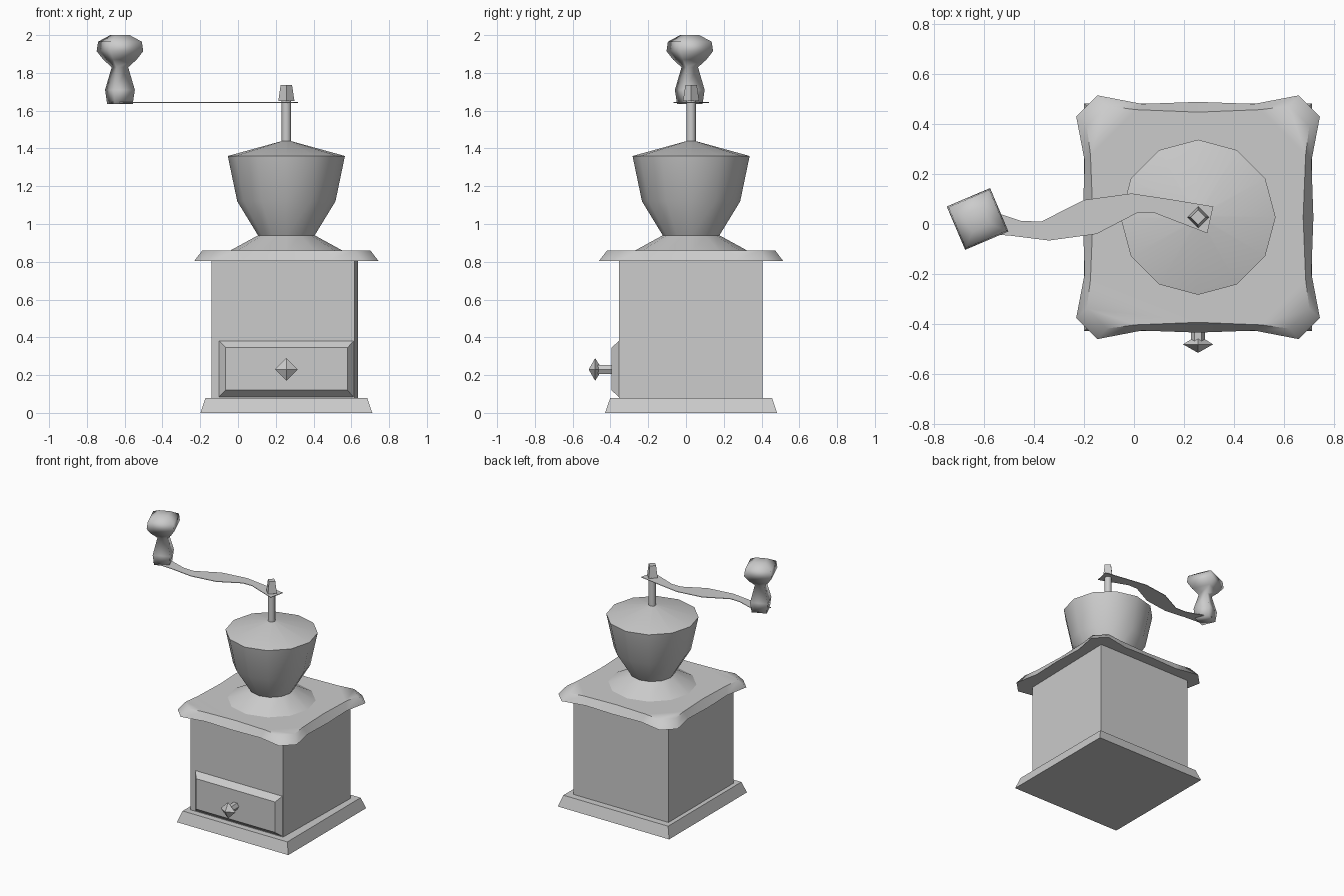
import bpy, bmesh
from math import sin, cos, pi, radians
from mathutils import Matrix, Vector

cube = bpy.data.objects.get("Cube")
if cube:
    bpy.data.objects.remove(cube, do_unlink=True)

CX, CY = 0.256, 0.027

grey = bpy.data.materials.new("plain grey")
grey.use_nodes = True
grey.diffuse_color = (0.6, 0.6, 0.6, 1)
grey.node_tree.nodes["Principled BSDF"].inputs["Base Color"].default_value = (0.6, 0.6, 0.6, 1)


def finish(name, bm, smooth=None):
    bmesh.ops.recalc_face_normals(bm, faces=bm.faces)
    mesh = bpy.data.meshes.new(name)
    bm.to_mesh(mesh)
    bm.free()
    mesh.materials.append(grey)
    ob = bpy.data.objects.new(name, mesh)
    bpy.context.collection.objects.link(ob)
    if smooth:
        bpy.ops.object.select_all(action="DESELECT")
        ob.select_set(True)
        bpy.context.view_layer.objects.active = ob
        bpy.ops.object.shade_smooth_by_angle(angle=radians(smooth))
    return ob


def loft(name, rings, smooth=None):
    """Skin a stack of equal-length rings and cap both ends."""
    bm = bmesh.new()
    rows = [[bm.verts.new(p) for p in ring] for ring in rings]
    n = len(rows[0])
    for a, b in zip(rows, rows[1:]):
        for i in range(n):
            j = (i + 1) % n
            bm.faces.new((a[i], a[j], b[j], b[i]))
    bm.faces.new(rows[0])
    bm.faces.new(rows[-1])
    return finish(name, bm, smooth)


def turned(name, profile, sides, origin, smooth=None, turn=0, tilt=0):
    """Revolve (radius, height) pairs; tilt rotates the axis about x."""
    m = Matrix.Translation(origin) @ Matrix.Rotation(radians(tilt), 4, "X")
    angles = [radians(turn) + 2 * pi * i / sides for i in range(sides)]
    return loft(name, [[m @ Vector((r * cos(a), r * sin(a), h)) for a in angles]
                       for r, h in profile], smooth)


def rect(x0, x1, y0, y1, z):
    return [(x0, y0, z), (x1, y0, z), (x1, y1, z), (x0, y1, z)]


# Square plinth and box
loft("base", [rect(CX - h, CX + h, CY - h, CY + h, z) for h, z in ((0.455, 0), (0.428, 0.08))])
loft("body", [[(-0.14, -0.355, z), (0.617, -0.355, z), (0.635, 0.405, z), (-0.14, 0.405, z)]
              for z in (0.08, 0.81)])

# Drawer front with a bevelled border
loft("drawer", [[(x0, y, z0), (x1, y, z0), (x1, y, z1), (x0, y, z1)]
                for x0, x1, z0, z1, y in ((-0.105, 0.615, 0.08, 0.385, -0.35),
                                          (-0.065, 0.58, 0.12, 0.345, -0.395))])
turned("drawer_stem", [(0.028, 0), (0.028, 0.09)], 6, (CX, -0.385, 0.23), 40, 0, 90)
turned("drawer_pull", [(0.02, 0), (0.06, 0.025), (0.002, 0.058)], 4, (CX, -0.456, 0.23), None, 0, 90)


# Wavy-edged lid, one side repeated four times
def wavy_ring(side, z):
    return [Matrix.Translation((CX, CY, z)) @ Matrix.Rotation(k * pi / 2, 4, "Z") @ Vector((x, -y, 0))
            for k in range(4) for x, y in side]


lower = [(-0.402, 0.487), (-0.225, 0.453), (0, 0.461), (0.225, 0.453), (0.402, 0.487)]
upper = [(-0.365, 0.445), (-0.25, 0.43), (0, 0.42), (0.25, 0.43), (0.365, 0.445)]
loft("lid", [wavy_ring(lower, 0.805), wavy_ring(upper, 0.86)], 52)

# Funnel, bowl and shaft
turned("hopper", [(0.305, 0.855), (0.15, 0.94), (0.26, 1.12), (0.31, 1.36), (0.02, 1.44)],
       12, (CX, CY, 0), 40)
turned("shaft", [(0.025, 1.42), (0.025, 1.66)], 8, (CX, CY, 0), 50)
turned("shaft_nut", [(0.043, 1.65), (0.03, 1.737)], 4, (CX, CY, 0))

# Thin curved crank arm
bm = bmesh.new()
far_edge = [(0.317, 0.07), (0.15, 0.098), (-0.01, 0.122), (-0.2, 0.096), (-0.37, 0.01), (-0.45, 0.012), (-0.64, 0.075)]
near_edge = [(0.293, -0.037), (0.085, 0.043), (0.01, 0.043), (-0.15, -0.04), (-0.34, -0.066), (-0.5, -0.046), (-0.67, -0.035)]
rows = [[bm.verts.new((x, y, 1.643)) for x, y in edge] for edge in (far_edge, near_edge)]
for i in range(len(far_edge) - 1):
    bm.faces.new((rows[0][i], rows[0][i + 1], rows[1][i + 1], rows[1][i]))
arm = finish("crank_arm", bm)
solid = arm.modifiers.new("Thickness", "SOLIDIFY")
solid.thickness = 0.004
solid.offset = 0

# Square turned handle
turned("crank_handle", [(0.073, 1.635), (0.085, 1.71), (0.047, 1.83), (0.095, 1.87), (0.133, 1.915),
                        (0.125, 1.965), (0.055, 2.0)], 4, (-0.625, 0.02, 0), 100, -22)
